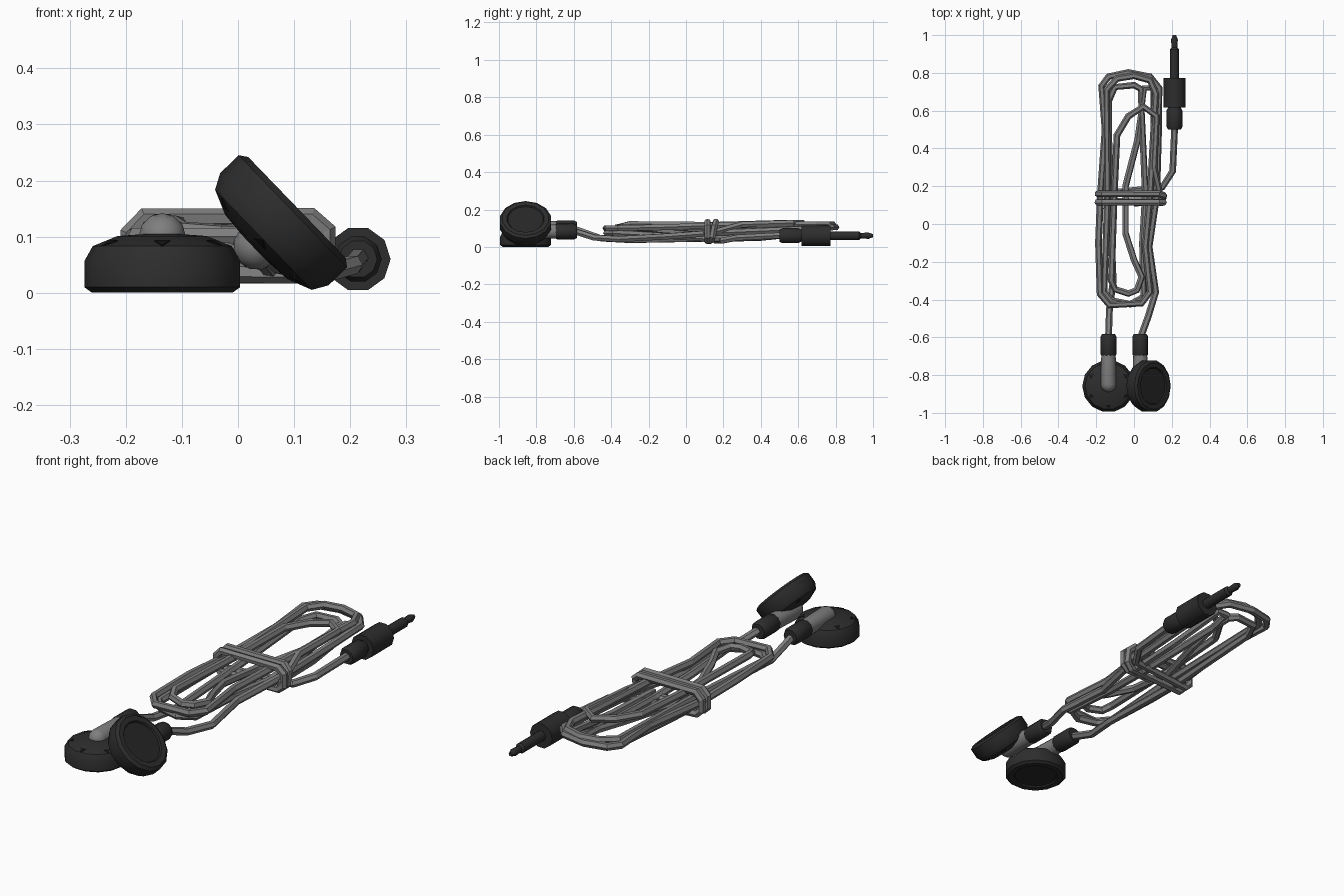
import bpy, bmesh, math
from mathutils import Matrix, Vector

if "Cube" in bpy.data.objects:
    bpy.data.objects.remove(bpy.data.objects["Cube"])


def material(name, v):
    m = bpy.data.materials.new(name)
    m.diffuse_color = (v, v, v, 1)
    m.use_nodes = True
    m.node_tree.nodes["Principled BSDF"].inputs["Base Color"].default_value = m.diffuse_color
    return m


RUBBER = material("dark rubber", 0.026)
MESH = material("speaker mesh", 0.02)
HOLE = material("vent black", 0.008)
CABLE = material("cable grey", 0.21)


def add_object(name, mesh, mats, matrix=Matrix()):
    ob = bpy.data.objects.new(name, mesh)
    bpy.context.collection.objects.link(ob)
    for m in mats:
        mesh.materials.append(m)
    ob.matrix_world = matrix
    return ob


def lathe(name, profile, sides, mats, matrix, rule=None, smooth=True):
    """Turn (radius, height) points about local z; edges over 37 degrees stay sharp."""
    bm = bmesh.new()
    rings = []
    for r, z in profile:
        if r == 0:
            rings.append([bm.verts.new((0, 0, z))] * sides)
        else:
            rings.append([bm.verts.new((r * math.cos(a), r * math.sin(a), z))
                          for a in (2 * math.pi * i / sides for i in range(sides))])
    for a, b in zip(rings, rings[1:]):
        for i in range(sides):
            j = (i + 1) % sides
            f = bm.faces.new(list(dict.fromkeys((a[i], a[j], b[j], b[i]))))
            f.smooth = smooth
            if rule:
                f.material_index = rule(f.calc_center_median())
    bmesh.ops.recalc_face_normals(bm, faces=bm.faces)
    for e in bm.edges:
        e.smooth = e.calc_face_angle(0) < math.radians(37)
    me = bpy.data.meshes.new(name)
    bm.to_mesh(me)
    bm.free()
    return add_object(name, me, mats, matrix)


def tube(name, points, radius=0.018):
    """Six-sided flat-faced cable along a polyline."""
    cu = bpy.data.curves.new(name, 'CURVE')
    cu.dimensions = '3D'
    cu.bevel_depth = radius
    cu.bevel_resolution = 1
    cu.use_fill_caps = True
    sp = cu.splines.new('POLY')
    sp.points.add(len(points) - 1)
    for p, co in zip(sp.points, points):
        p.co = (*co, 1)
    sp.use_smooth = False
    tmp = bpy.data.objects.new(name + "_path", cu)
    bpy.context.collection.objects.link(tmp)
    bpy.context.view_layer.update()
    me = bpy.data.meshes.new_from_object(tmp.evaluated_get(bpy.context.evaluated_depsgraph_get()))
    bpy.data.objects.remove(tmp)
    me.materials.clear()
    me.polygons.foreach_set("use_smooth", [False] * len(me.polygons))
    return add_object(name, me, [CABLE])


ALONG_Y = Matrix.Rotation(-math.pi / 2, 4, 'X')


# Earbuds: speaker housing, vents, stem and strain relief
def earbud(side, base):
    housing = [(0, .008), (.096, .008), (.101, .001), (.125, 0), (.139, .01), (.139, .056),
               (.124, .083), (.08, .101), (0, .107)]
    lathe(side + "_housing", housing, 14, [RUBBER, MESH], base,
          lambda c: int(c.z < .02 and c.xy.length < .1))
    for i in range(6):
        m = (base @ Matrix.Rotation(math.radians(30 + 60 * i), 4, 'Z')
             @ Matrix.Translation((.106, 0, .086)) @ Matrix.Rotation(math.radians(22), 4, 'Y'))
        lathe(f"{side}_vent_{i}", [(0, 0), (.016, 0), (.016, .005), (0, .005)], 3, [HOLE], m,
              smooth=False)
    axis = base @ Matrix.Translation((0, 0, .1)) @ ALONG_Y
    dome = [(.042 * math.sin(a), .01 - .042 * math.cos(a))
            for a in (math.pi / 8 * k for k in range(5))]
    dome[0] = (0, dome[0][1])
    lathe(side + "_stem", dome + [(.038, .165), (0, .165)], 12, [CABLE], axis)
    lathe(side + "_strain_relief", [(0, .158), (.036, .158), (.042, .168), (.042, .262),
                                    (.034, .276), (0, .276)], 10, [RUBBER], axis)


earbud("flat_earbud", Matrix.Translation((-.135, -.858, 0)))
earbud("tilted_earbud", Matrix.Translation((.105, -.858, .152))
       @ Matrix.Rotation(math.radians(-134), 4, 'Y'))

# Jack plug
jack = Matrix.Translation((.214, 0, .06)) @ ALONG_Y
lathe("jack_strain_relief", [(0, .5), (.034, .5), (.042, .515), (.042, .6), (.034, .615), (.034, .63),
                             (0, .63)], 10, [RUBBER], jack)
lathe("jack_body", [(0, .618), (.058, .618), (.058, .772), (0, .772)], 10, [RUBBER], jack)
lathe("jack_pin", [(0, .76), (.024, .76), (.024, .925), (.015, .935), (.018, .975),
                   (.009, 1), (0, 1)], 10, [RUBBER], jack)

# Outer coil, running on to the tilted earbud
tube("outer_coil", [
    (.085, .15, .115), (.06, -.12, .105), (.085, -.36, .1), (.04, -.42, .1), (-.13, -.43, .1),
    (-.18, -.37, .1), (-.188, -.1, .095), (-.178, .15, .085), (-.153, .5, .1), (-.172, .73, .105),
    (-.135, .78, .105), (-.03, .802, .105), (.085, .78, .105), (.133, .72, .1), (.13, .5, .09),
    (.12, .15, .075), (.08, -.12, .055), (.115, -.36, .042), (.075, -.49, .05), (.035, -.6, .085)])

# Middle coil, running on to the flat earbud
tube("middle_coil", [
    (.085, .15, .115), (.115, .69, .12), (.085, .76, .12), (.0, .785, .12), (-.09, .77, .12),
    (-.145, .71, .115), (-.14, .15, .095), (-.158, -.36, .08), (-.12, -.405, .078),
    (-.02, -.425, .075), (.05, -.385, .075), (.045, -.1, .06), (.06, .15, .042), (.035, .715, .08),
    (0, .735, .085), (-.1, .725, .085), (-.135, .65, .08), (-.13, .15, .045), (-.11, -.3, .037),
    (-.13, -.45, .045), (-.135, -.6, .098)])

# Inner coil, crossing through the bundle
tube("inner_coil", [
    (.15, .1, .065), (.105, .3, .12), (.12, .57, .128), (.05, .622, .128), (-.03, .57, .128),
    (-.09, .47, .127), (-.105, .15, .118), (-.12, -.3, .122), (-.1, -.345, .11), (-.03, -.368, .105),
    (.015, -.35, .105), (.04, -.28, .1), (0, -.19, .09), (-.045, -.05, .075), (-.045, .2, .05),
    (.02, .45, .055), (.055, .72, .085), (.1, .72, .085), (.105, .4, .05), (.1, .1, .042)])

# Lead from the jack, wrapped twice round the bundle
wrap = [(.215, .51, .062), (.205, .28, .05), (.15, .195, .034)]
turn = [(-.17, .033), (-.193, .055), (-.193, .105), (-.165, .134), (.13, .134), (.158, .11),
        (.158, .055), (.13, .033)]
for k in range(2):
    for i, (x, z) in enumerate(turn):
        wrap.append((x, .16 - .045 * k - max(0, i - 4) * .009 * (1 - k), z))
wrap.append((0, .11, .035))
tube("bundle_wrap", wrap)
